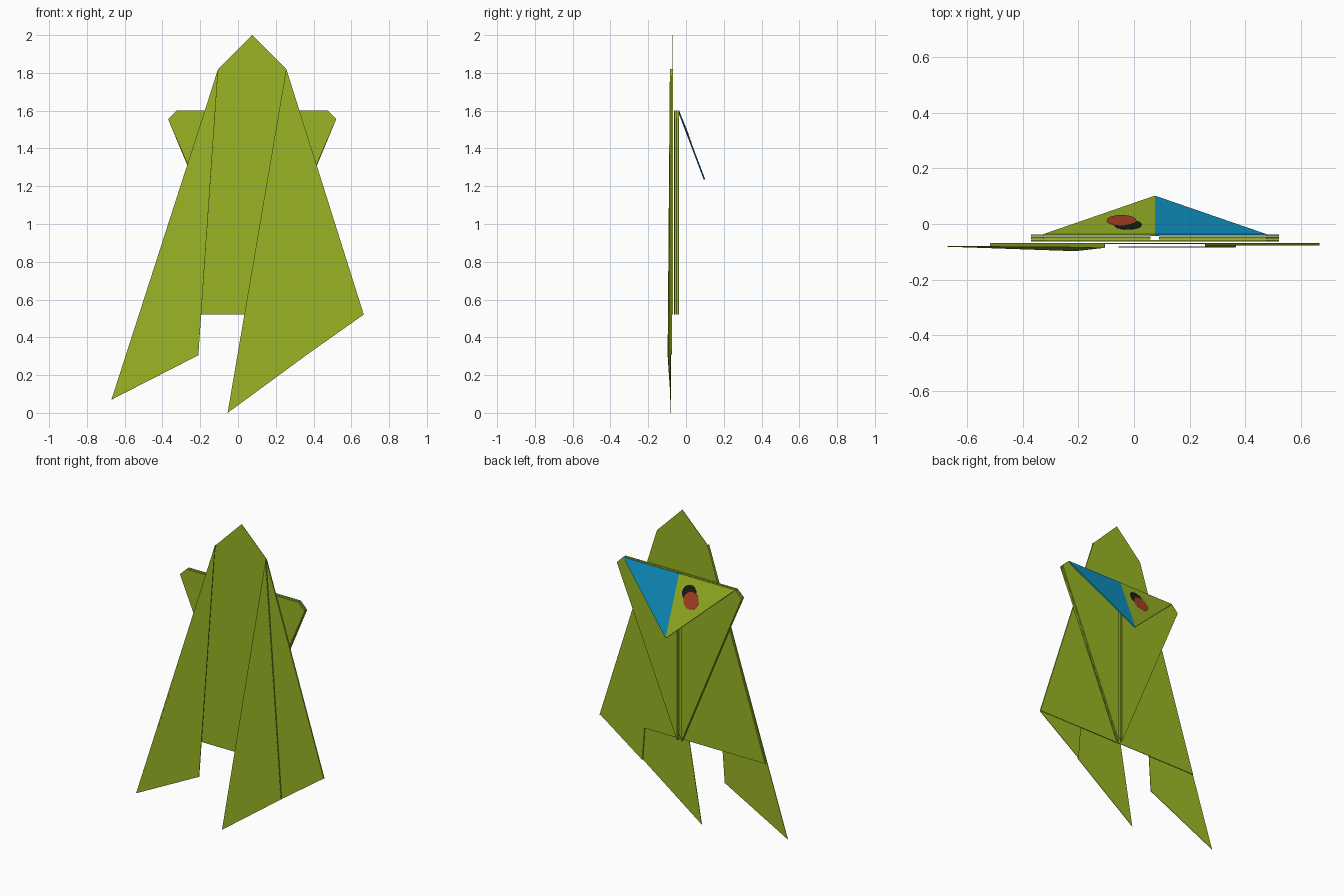
import bpy
import math
from mathutils import Vector

cube = bpy.data.objects.get("Cube")
if cube:
    bpy.data.objects.remove(cube, do_unlink=True)

MID = 0.075  # centre line of the folded body


def material(name, rgb):
    mat = bpy.data.materials.new(name)
    mat.use_nodes = True
    mat.diffuse_color = (*rgb, 1)
    mat.node_tree.nodes["Principled BSDF"].inputs["Base Color"].default_value = (*rgb, 1)
    return mat


GREEN = material("paper green", (0.32, 0.46, 0.018))
BLUE = material("paper blue", (0.0044, 0.28, 0.53))
RED = material("brick red", (0.40, 0.054, 0.016))
BLACK = material("black", (0.01, 0.012, 0.008))


def sheet(name, points, mat=GREEN, thick=0.003):
    """Folded paper panel: one face thickened evenly about its plane."""
    mesh = bpy.data.meshes.new(name)
    mesh.from_pydata([tuple(p) for p in points], [], [list(range(len(points)))])
    mesh.materials.append(mat)
    obj = bpy.data.objects.new(name, mesh)
    bpy.context.collection.objects.link(obj)
    mod = obj.modifiers.new("paper thickness", 'SOLIDIFY')
    mod.thickness = thick
    mod.offset = 0
    return obj


def upright(name, outline, y, thick=0.003):
    return sheet(name, [(x, y, z) for x, z in outline], GREEN, thick)


def crease(name, top, bottom, y_back, y_front):
    """Narrow strip closing the fold between two layers."""
    sheet(name, [(top[0], y_back, top[1]), (bottom[0], y_back, bottom[1]),
                 (bottom[0], y_front, bottom[1]), (top[0], y_front, top[1])], thick=0.002)


# Main body sheet
right_top, left_top = (-0.105, 1.82), (0.255, 1.82)
right_low, left_low = (-0.515, 0.52), (0.665, 0.52)
upright("body", [(MID, 2.0), right_top, right_low, left_low, left_top], -0.07)

# Right leg, folded over the front and lifting at its inner corner
sheet("right_leg", [(-0.105, -0.084, 1.82), (-0.67, -0.08, 0.07), (-0.21, -0.096, 0.305)])
crease("right_leg_fold", right_top, right_low, -0.07, -0.084)

# Left leg, folded twice
left_knee = (0.365, 0.308)
upright("left_leg_outer", [left_top, left_knee, left_low], -0.076)
upright("left_leg_inner", [left_top, (-0.055, 0.0), left_knee], -0.083)
crease("left_outer_fold", left_top, left_low, -0.07, -0.076)
crease("left_inner_fold", left_top, left_knee, -0.076, -0.083)

# Shoulder panel and the layered flaps meeting along the back
upright("shoulders", [(-0.325, 1.6), (-0.37, 1.555), (MID, 0.52),
                      (0.52, 1.555), (0.475, 1.6)], -0.06, 0.006)
for side, name in ((-1, "right"), (1, "left")):
    flap = [(0.40, 1.6), (0.445, 1.555), (0.015, 0.52), (0.015, 1.6)]
    outline = [(MID + side * x, z) for x, z in flap]
    for layer, y in (("inner", -0.051), ("outer", -0.041)):
        upright(f"{name}_back_flap_{layer}", outline, y, 0.008)

# Hanging head triangle, half green and half blue
hinge = Vector((MID, -0.04, 1.6))
tip = Vector((MID, 0.098, 1.235))
across = Vector((1, 0, 0))
down = (tip - hinge).normalized()
outward = across.cross(down)
if outward.y < 0:
    outward.negate()
for side, name, mat in ((-1, "head_right", GREEN), (1, "head_left", BLUE)):
    sheet(name, [hinge, hinge + across * side * 0.4, tip], mat, 0.008)


# Painted spots on the green half
def spot(name, x, drop, radius, lift, mat):
    centre = hinge + across * (x - MID) + down * drop + outward * lift
    ring = [centre + radius * (across * math.cos(a) + down * math.sin(a))
            for a in (i * math.tau / 24 for i in range(24))]
    sheet(name, ring, mat, 0.001)


spot("eye_shadow", -0.022, 0.095, 0.05, 0.0046, BLACK)
spot("eye", -0.045, 0.135, 0.053, 0.0058, RED)
